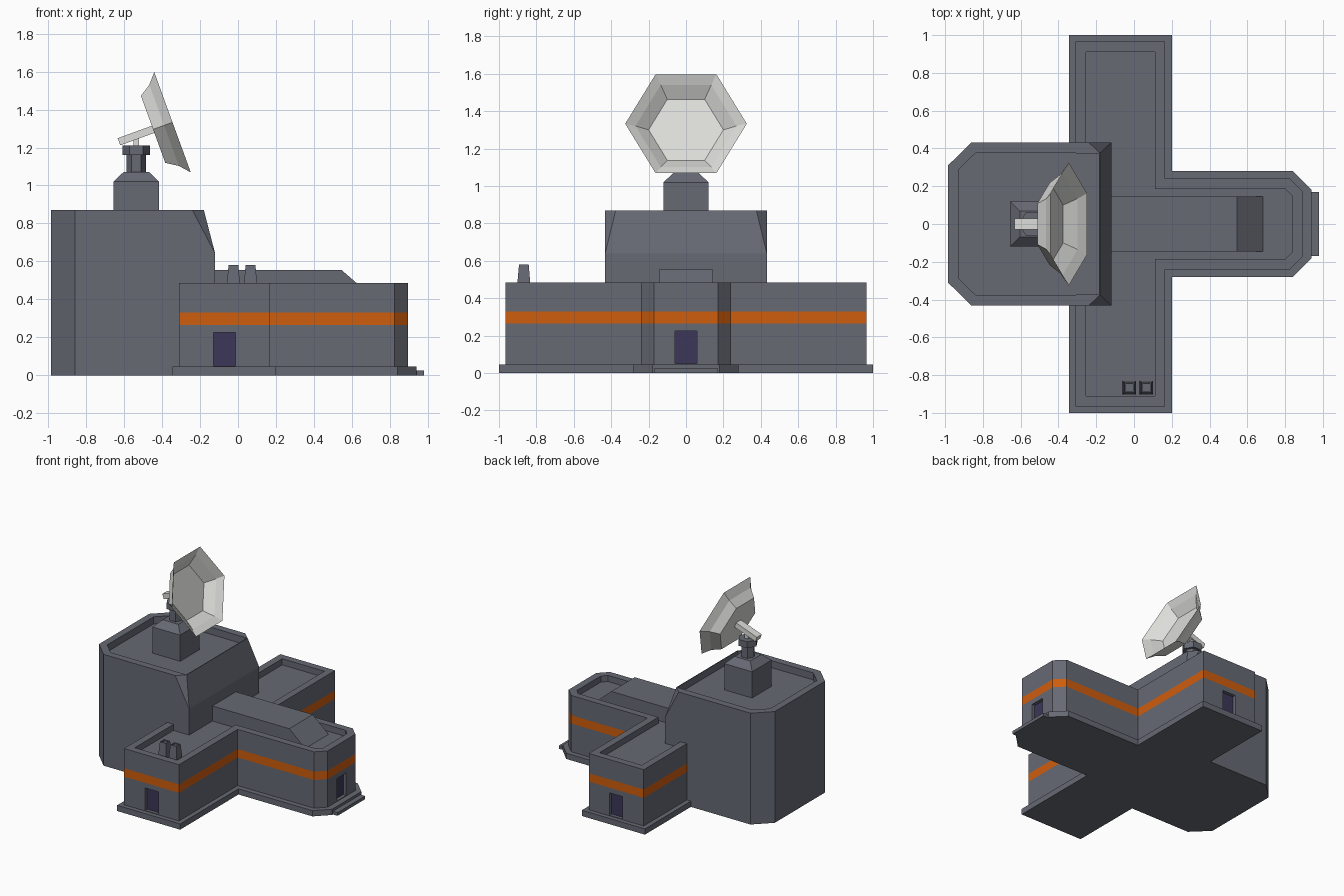
import bpy, bmesh
from math import cos, sin, pi, radians
from mathutils import Matrix, Vector

cube = bpy.data.objects.get("Cube")
if cube:
    bpy.data.objects.remove(cube, do_unlink=True)


def material(name, rgb):
    m = bpy.data.materials.new(name)
    m.use_nodes = True
    m.diffuse_color = (*rgb, 1)
    m.node_tree.nodes["Principled BSDF"].inputs["Base Color"].default_value = (*rgb, 1)
    return m


GREY = material("slate grey", (0.135, 0.143, 0.175))
ORANGE = material("orange", (0.62, 0.11, 0.004))
DOOR = material("dark indigo", (0.045, 0.038, 0.1))
WHITE = material("off white", (0.72, 0.72, 0.70))


def finish(name, bm, mats, matrix=Matrix()):
    mesh = bpy.data.meshes.new(name)
    bm.to_mesh(mesh)
    bm.free()
    for m in mats:
        mesh.materials.append(m)
    ob = bpy.data.objects.new(name, mesh)
    ob.matrix_world = matrix
    bpy.context.collection.objects.link(ob)
    return ob


def loft(rings, bands=()):
    """Skin a stack of equal rings, cap both ends, colour each level."""
    bm = bmesh.new()
    rows = [[bm.verts.new(p) for p in ring] for ring in rings]
    n = len(rows[0])
    for level, (a, b) in enumerate(zip(rows, rows[1:])):
        for i in range(n):
            j = (i + 1) % n
            f = bm.faces.new((a[i], a[j], b[j], b[i]))
            f.material_index = bands[level] if bands else 0
    bm.faces.new(rows[0][::-1])
    bm.faces.new(rows[-1])
    bmesh.ops.recalc_face_normals(bm, faces=bm.faces[:])
    return bm


def hull(points):
    bm = bmesh.new()
    for p in points:
        bm.verts.new(p)
    bmesh.ops.convex_hull(bm, input=bm.verts[:])
    bmesh.ops.dissolve_limit(bm, angle_limit=radians(1), verts=bm.verts[:], edges=bm.edges[:])
    bmesh.ops.recalc_face_normals(bm, faces=bm.faces[:])
    return bm


def push(bm, face, offset):
    """Extrude one face by an offset and return the moved face."""
    new = bmesh.ops.extrude_discrete_faces(bm, faces=[face])["faces"][0]
    bmesh.ops.translate(bm, verts=new.verts[:], vec=offset)
    return new


def inset_top(bm, width):
    bm.normal_update()
    top = max((f for f in bm.faces if f.normal.z > 0.9), key=lambda f: f.calc_center_median().z)
    bmesh.ops.inset_region(bm, faces=[top], thickness=width, use_even_offset=True, use_boundary=True)
    return top


def rect(x, y, hx, hy, z):
    return [(x - hx, y - hy, z), (x + hx, y - hy, z), (x + hx, y + hy, z), (x - hx, y + hy, z)]


def hexagon(x, r, z, turn=0.0):
    return [(x + r * cos(i * pi / 3 + turn), r * sin(i * pi / 3 + turn), z) for i in range(6)]


def wings(x0, x1, y1, w, x2, c, z):
    """T-shaped outline: a cross wing and a forward wing with cut corners."""
    half = [(x0, y1), (x1, y1), (x1, w), (x2 - c, w), (x2, w - c)]
    return [(x, -y, z) for x, y in half] + [(x, y, z) for x, y in reversed(half)]


# Plinth and door step
finish("plinth", loft([wings(-0.345, 0.2, 1.0, 0.28, 0.94, 0.1, z) for z in (0, 0.045)]), [GREY])
finish("door_step", loft([rect(0.94, 0, 0.04, 0.17, z) for z in (0, 0.025)]), [GREY])

# Wing walls with orange stripe
levels = (0.045, 0.265, 0.33, 0.485)
bm = loft([wings(-0.31, 0.165, 0.965, 0.24, 0.895, 0.07, z) for z in levels], (0, 1, 0))

# Sunken doors at the three wing ends
for direction, middle in (((0, -1, 0), -0.07), ((0, 1, 0), -0.07), ((1, 0, 0), 0.0)):
    d = Vector(direction)
    bm.normal_update()
    face = max((f for f in bm.faces if f.normal.dot(d) > 0.99 and f.calc_center_median().z < 0.265),
               key=lambda f: f.calc_center_median().dot(d))
    centre = face.calc_center_median()
    bmesh.ops.inset_individual(bm, faces=[face], thickness=0.02)
    axis = 0 if d.y else 1
    for v in face.verts:
        v.co[axis] = middle + (0.058 if v.co[axis] > centre[axis] else -0.058)
        v.co.z = 0.225 if v.co.z > centre.z else 0.05
    push(bm, face, d * -0.025).material_index = 2

# Sunken wing roof behind a parapet
push(bm, inset_top(bm, 0.055), (0, 0, -0.048))
finish("wing_walls", bm, [GREY, ORANGE, DOOR])

# Raised roof duct with sloping end
duct = [(x, y, z) for x, z in ((-0.2, 0.43), (-0.2, 0.555), (0.545, 0.555), (0.69, 0.43))
        for y in (-0.145, 0.145)]
finish("roof_duct", hull(duct), [GREY])

# Roof vents
for i, x in enumerate((-0.024, 0.066)):
    bm = loft([rect(x, -0.867, r, r, z) for r, z in ((0.036, 0.43), (0.034, 0.485), (0.026, 0.58))])
    push(bm, inset_top(bm, 0.006), (0, 0, -0.01))
    finish(f"roof_vent_{i + 1}", bm, [GREY])

# Tower: cut rear corners, sloping front and cut front top corners
corners = []
for s in (-1, 1):
    for x, y in ((-0.985, 0.31), (-0.86, 0.432)):
        corners += [(x, s * y, 0), (x, s * y, 0.87)]
    corners += [(-0.12, s * 0.432, 0), (-0.12, s * 0.432, 0.64),
                (-0.24, s * 0.432, 0.87), (-0.18, s * 0.376, 0.87)]
bm = hull(corners)
roof = inset_top(bm, 0.055)
for v in roof.verts:
    if v.co.x > -0.4:
        v.co.x = -0.186
        v.co.y = 0.374 if v.co.y > 0 else -0.374
bmesh.ops.remove_doubles(bm, verts=roof.verts[:], dist=0.001)
bm.normal_update()
roof = max((f for f in bm.faces if f.normal.z > 0.9), key=lambda f: f.calc_area())
push(bm, roof, (0, 0, -0.055))
finish("tower", bm, [GREY])

# Dish pedestal, neck and cap
X = -0.536
pedestal = ((0.12, 0.81), (0.12, 1.02), (0.068, 1.07))
finish("dish_pedestal", loft([rect(X, 0, r, r, z) for r, z in pedestal]), [GREY])
finish("dish_neck", loft([hexagon(X, 0.052, z) for z in (1.06, 1.17)]), [GREY])
finish("dish_cap", loft([hexagon(X, 0.073, z) for z in (1.16, 1.21)]), [GREY])
finish("dish_post", loft([rect(X, 0, 0.015, 0.02, z) for z in (1.2, 1.255)]), [WHITE])

# Tilted hexagonal dish and its arm
tilt = Matrix.Translation((-0.345, 0, 1.333)) @ Matrix.Rotation(radians(70), 4, "Y")
shell = ((0.217, -0.109), (0.263, -0.047), (0.325, 0), (0.27, -0.035), (0.2, -0.095))
finish("dish", loft([hexagon(0, r, z, pi / 2) for r, z in shell]), [WHITE], tilt)
finish("dish_arm", loft([rect(0, 0, 0.02, 0.03, z) for z in (-0.3, -0.1)]), [WHITE], tilt)
